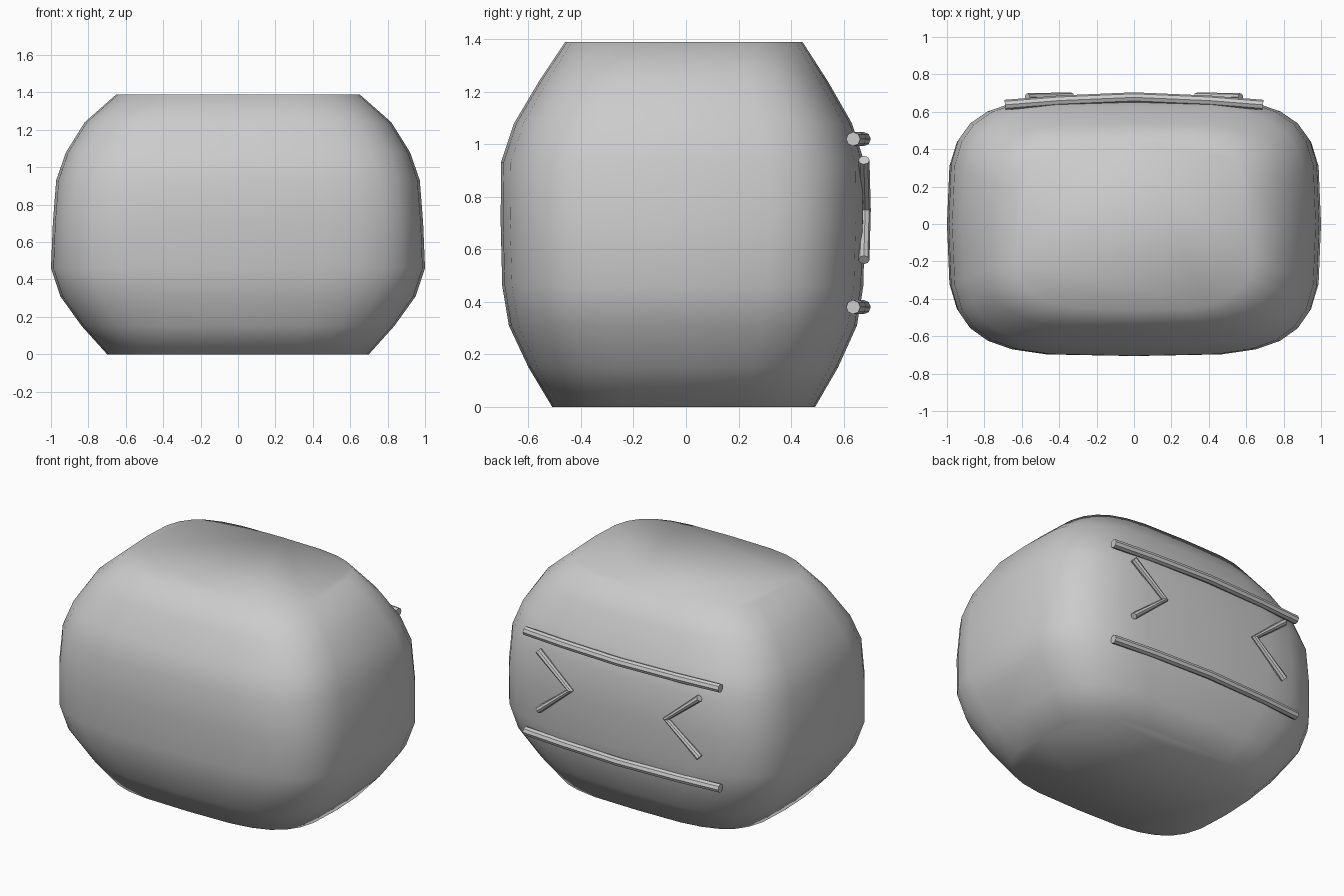
import bpy, bmesh
from math import sin, cos, pi, copysign

if "Cube" in bpy.data.objects:
    bpy.data.objects.remove(bpy.data.objects["Cube"])

# z, half width in x, half depth in y of each horizontal slice
RINGS = [(0, .70, .51), (.15, .835, .60), (.31, .95, .675), (.46, 1.0, .70),
         (.70, .99, .706), (.93, .972, .705), (1.08, .92, .655),
         (1.24, .82, .56), (1.39, .65, .46)]
SIDES = 28


def power(v, e):
    return copysign(abs(v) ** e, v) if abs(v) > 1e-6 else 0.0


def make_body():
    bm = bmesh.new()
    rings = []
    for z, hx, hy in RINGS:
        # squarer in the middle, a little rounder at the flat ends
        e = .50 + .06 * abs(z - .7) / .7
        ring = []
        for i in range(SIDES):
            a = 2 * pi * i / SIDES
            y = hy * power(sin(a), e)
            ring.append(bm.verts.new((hx * power(cos(a), e), y * (.965 if y > 0 else 1), z)))
        rings.append(ring)
    for lo, hi in zip(rings, rings[1:]):
        for i in range(SIDES):
            j = (i + 1) % SIDES
            bm.faces.new((lo[i], lo[j], hi[j], hi[i]))
    bm.faces.new(rings[0][::-1])
    bm.faces.new(rings[-1])
    for f in bm.faces:
        f.smooth = True
    me = bpy.data.meshes.new("body")
    bm.to_mesh(me)
    bm.free()
    ob = bpy.data.objects.new("body", me)
    bpy.context.collection.objects.link(ob)


def make_rod(name, points, radius):
    cu = bpy.data.curves.new(name, 'CURVE')
    cu.dimensions = '3D'
    cu.bevel_depth = radius
    cu.bevel_resolution = 2
    cu.use_fill_caps = True
    sp = cu.splines.new('POLY')
    sp.points.add(len(points) - 1)
    for p, co in zip(sp.points, points):
        p.co = (*co, 1)
    ob = bpy.data.objects.new(name, cu)
    bpy.context.collection.objects.link(ob)
    bpy.ops.object.select_all(action='DESELECT')
    ob.select_set(True)
    bpy.context.view_layer.objects.active = ob
    bpy.ops.object.convert(target='MESH')
    bpy.ops.object.shade_smooth_by_angle()


make_body()

# two bowed rails across the back
for name, z in (("upper_rail", 1.02), ("lower_rail", .38)):
    make_rod(name, [(-.69, .637, z), (-.40, .66, z), (0, .677, z),
                    (.40, .66, z), (.69, .637, z)], .027)

# chevrons between the rails, points facing the middle
for name, s in (("left_chevron", -1), ("right_chevron", 1)):
    make_rod(name, [(s * .57, .678, .94), (s * .34, .683, .75), (s * .57, .678, .56)], .021)
